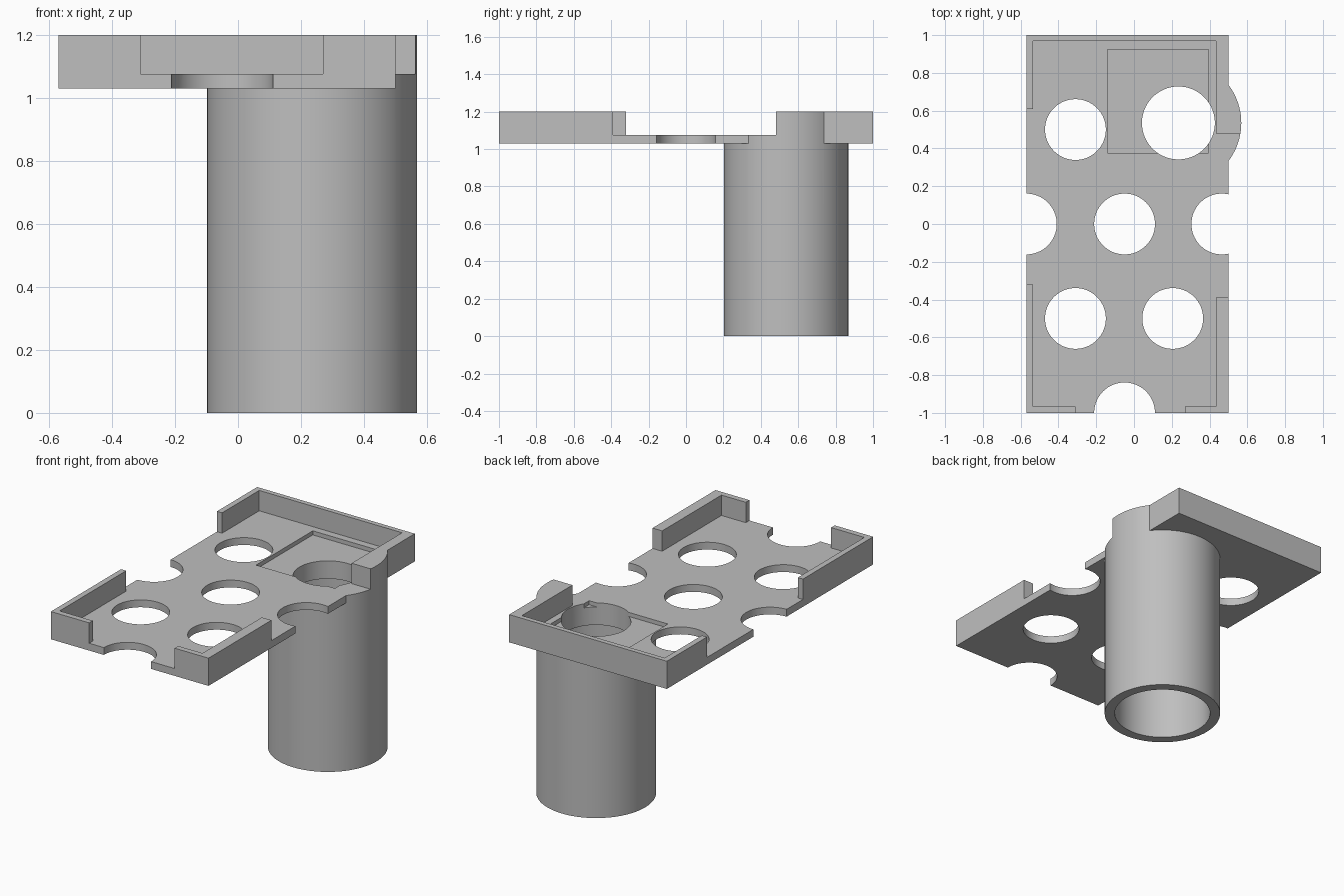
import bpy

if "Cube" in bpy.data.objects:
    bpy.data.objects.remove(bpy.data.objects["Cube"])

Z_BOTTOM, Z_DECK, Z_TOP = 1.03, 1.075, 1.2
TUBE_X, TUBE_Y = 0.235, 0.535

grey = bpy.data.materials.new("plain grey")
grey.diffuse_color = (0.52, 0.52, 0.52, 1)
grey.use_nodes = True
grey.node_tree.nodes["Principled BSDF"].inputs["Base Color"].default_value = grey.diffuse_color


def box(name, x0, x1, y0, y1, z0, z1):
    bpy.ops.mesh.primitive_cube_add(size=1, location=((x0 + x1) / 2, (y0 + y1) / 2, (z0 + z1) / 2))
    ob = bpy.context.object
    ob.name = name
    ob.scale = (x1 - x0, y1 - y0, z1 - z0)
    bpy.ops.object.transform_apply(location=True, rotation=True, scale=True)
    return ob


def cylinder(name, x, y, r, z0, z1, sides=96):
    bpy.ops.mesh.primitive_cylinder_add(vertices=sides, radius=r, depth=z1 - z0,
                                        location=(x, y, (z0 + z1) / 2))
    ob = bpy.context.object
    ob.name = name
    bpy.ops.object.transform_apply(location=True, rotation=True, scale=True)
    return ob


def combine(target, other, operation):
    mod = target.modifiers.new(operation, 'BOOLEAN')
    mod.object, mod.operation, mod.solver = other, operation, 'EXACT'
    bpy.context.view_layer.objects.active = target
    bpy.ops.object.modifier_apply(modifier=mod.name)
    bpy.data.objects.remove(other, do_unlink=True)


# Solid tray block joined with the round post
tray = box("tray_with_tube", -0.57, 0.50, -1, 1, Z_BOTTOM, Z_TOP)
combine(tray, cylinder("post", TUBE_X, TUBE_Y, 0.333, 0, Z_TOP), 'UNION')

# Tray interior, then the gaps in the left, right and front walls
for name, x0, x1, y0, y1 in (
    ("interior", -0.535, 0.435, -0.965, 0.97),
    ("left_gap", -0.70, -0.50, -0.32, 0.61),
    ("right_gap", 0.40, 0.70, -0.39, 0.48),
    ("front_gap", -0.31, 0.27, -1.10, -0.90),
):
    combine(tray, box(name, x0, x1, y0, y1, Z_DECK, 1.4), 'DIFFERENCE')

# Shallow square recess around the tube mouth
combine(tray, box("recess", -0.14, 0.395, 0.375, 0.925, 1.05, 1.4), 'DIFFERENCE')

# Narrow mouth above the wider bore
combine(tray, cylinder("mouth", TUBE_X, TUBE_Y, 0.193, 0.8, 1.4), 'DIFFERENCE')
combine(tray, cylinder("bore", TUBE_X, TUBE_Y, 0.275, -0.1, 0.94), 'DIFFERENCE')

# Staggered round holes, some running off the edges
for x, y in ((-0.31, 0.5), (-0.31, -0.5), (0.205, -0.5),
             (-0.57, 0), (-0.05, 0), (0.465, 0), (-0.05, -1)):
    combine(tray, cylinder("deck_hole", x, y, 0.161, 0.95, 1.4, 64), 'DIFFERENCE')

tray.data.materials.clear()
tray.data.materials.append(grey)
for poly in tray.data.polygons:
    poly.material_index = 0
bpy.ops.object.select_all(action='DESELECT')
tray.select_set(True)
bpy.context.view_layer.objects.active = tray
bpy.ops.object.shade_smooth_by_angle()
